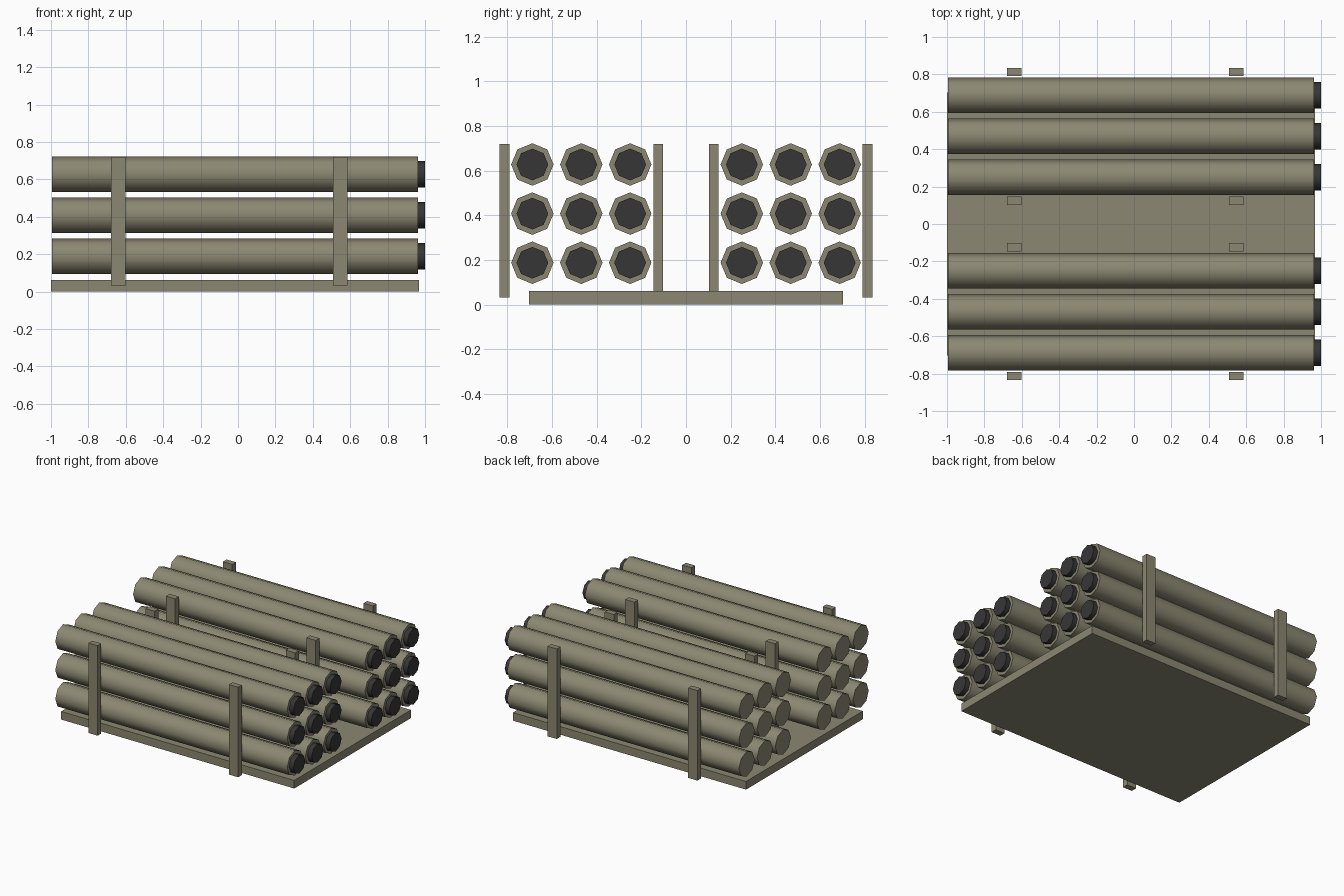
import bpy
import math

cube = bpy.data.objects.get("Cube")
if cube:
    bpy.data.objects.remove(cube, do_unlink=True)


def make_material(name, color):
    mat = bpy.data.materials.new(name)
    mat.use_nodes = True
    rgba = (*color, 1.0)
    mat.diffuse_color = rgba
    mat.node_tree.nodes["Principled BSDF"].inputs["Base Color"].default_value = rgba
    return mat


olive = make_material("olive drab", (0.26, 0.245, 0.168))
black = make_material("dark grey", (0.037, 0.037, 0.038))


def box(name, x, y, z, mat):
    """Box from (min, max) ranges on each axis."""
    spans = (x, y, z)
    bpy.ops.mesh.primitive_cube_add(size=1, location=[(a + b) / 2 for a, b in spans])
    obj = bpy.context.object
    obj.name = name
    obj.scale = [b - a for a, b in spans]
    bpy.ops.object.transform_apply(location=False, rotation=False, scale=True)
    obj.data.materials.append(mat)


def rod(name, x0, x1, y, z, radius, mat):
    """Eight-sided rod along x, with a corner pointing up."""
    bpy.ops.mesh.primitive_cylinder_add(
        vertices=8, radius=radius, depth=x1 - x0,
        location=((x0 + x1) / 2, y, z), rotation=(0, math.pi / 2, 0))
    obj = bpy.context.object
    obj.name = name
    obj.data.materials.append(mat)
    bpy.ops.object.shade_smooth_by_angle(angle=math.radians(50))


# Base plate
box("base_plate", (-1.0, 0.968), (-0.704, 0.704), (0, 0.062), olive)

for side, s in (("left", 1), ("right", -1)):
    # Launch tubes with dark muzzle plugs, three by three in each bank
    for row in range(3):
        for col in range(3):
            y = s * (0.25 + 0.219 * col)
            z = 0.188 + 0.22 * row
            tag = f"{side}_{row + 1}_{col + 1}"
            rod(f"tube_{tag}", -0.995, 0.963, y, z, 0.095, olive)
            rod(f"plug_{tag}", 0.93, 1.0, y, z, 0.071, black)
    # Upright posts holding each bank
    for place, y in (("inner", 0.124), ("outer", 0.812)):
        for end, x in (("rear", -0.641), ("front", 0.546)):
            box(f"{place}_post_{side}_{end}", (x - 0.039, x + 0.039),
                (s * y - 0.022, s * y + 0.022), (0.033, 0.72), olive)
